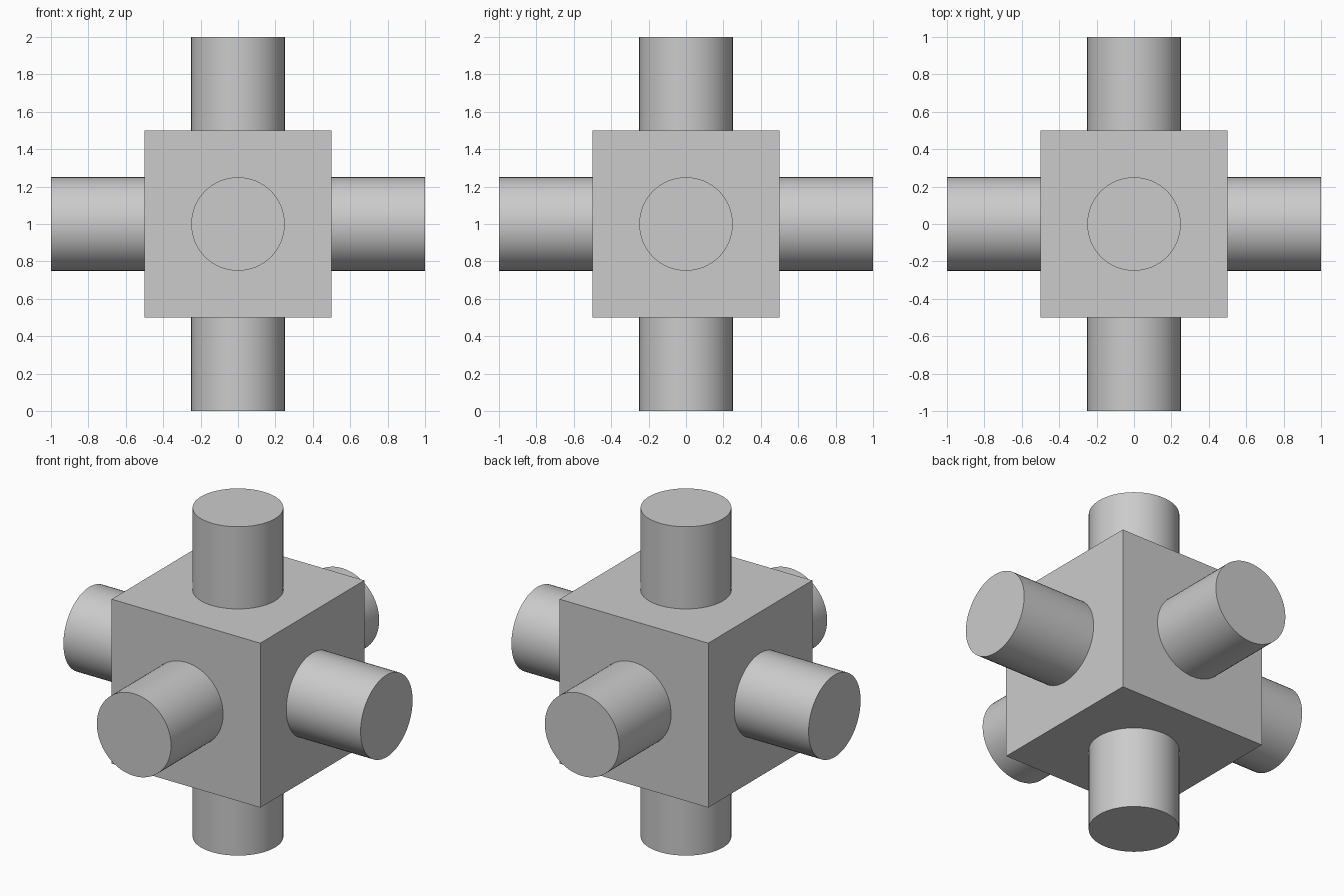
import bpy
import math
from mathutils import Vector

CENTRE = Vector((0, 0, 1))
CUBE_SIZE = 1.0
PEG_RADIUS = 0.25
PEG_TIP = 1.0      # distance from the centre to a peg's end
PEG_ROOT = 0.45    # pegs start just inside the cube

default = bpy.data.objects.get("Cube")
if default:
    bpy.data.objects.remove(default, do_unlink=True)

# Plain grey for every part
grey = bpy.data.materials.new("plain_grey")
grey.use_nodes = True
colour = (0.6, 0.6, 0.6, 1)
grey.diffuse_color = colour
grey.node_tree.nodes["Principled BSDF"].inputs["Base Color"].default_value = colour


def finish(name):
    obj = bpy.context.object
    obj.name = obj.data.name = name
    obj.data.materials.append(grey)
    return obj


def add_peg(name, direction):
    """Round peg standing out of the cube along the given direction."""
    axis = Vector(direction)
    bpy.ops.mesh.primitive_cylinder_add(
        vertices=64, radius=PEG_RADIUS, depth=PEG_TIP - PEG_ROOT,
        location=CENTRE + axis * (PEG_TIP + PEG_ROOT) / 2,
        rotation=axis.to_track_quat('Z', 'Y').to_euler())
    finish(name)
    bpy.ops.object.shade_smooth_by_angle(angle=math.radians(30))


# Central cube
bpy.ops.mesh.primitive_cube_add(size=CUBE_SIZE, location=CENTRE)
finish("central_cube")

# One peg on each face
pegs = {
    "left_peg": (1, 0, 0), "right_peg": (-1, 0, 0),
    "back_peg": (0, 1, 0), "front_peg": (0, -1, 0),
    "top_peg": (0, 0, 1), "bottom_peg": (0, 0, -1),
}
for peg_name, peg_direction in pegs.items():
    add_peg(peg_name, peg_direction)
